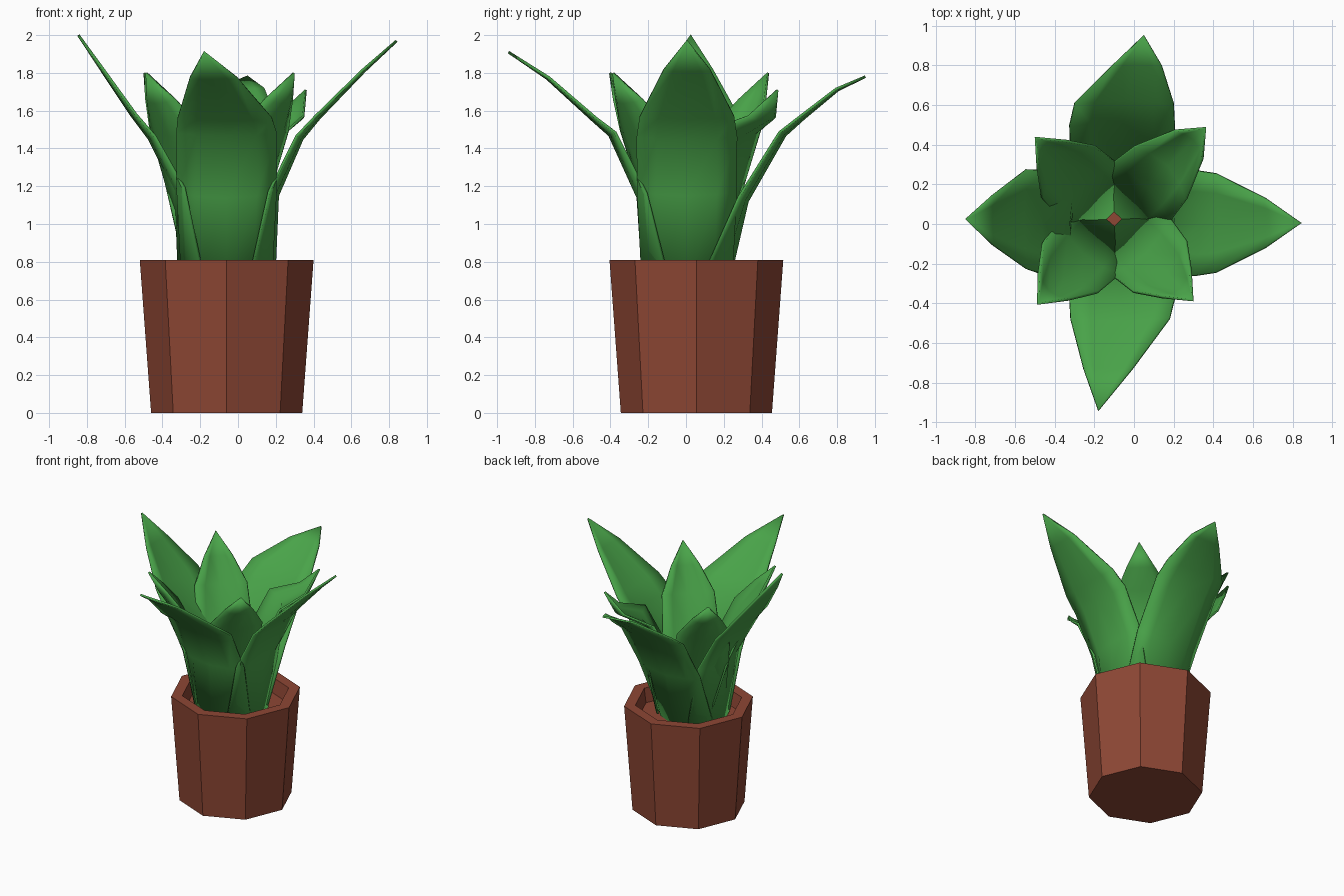
import bpy, bmesh
from math import cos, sin, pi, radians
from mathutils import Vector

cube = bpy.data.objects.get("Cube")
if cube:
    bpy.data.objects.remove(cube, do_unlink=True)


def material(name, rgb):
    m = bpy.data.materials.new(name)
    m.use_nodes = True
    m.diffuse_color = (*rgb, 1)
    m.node_tree.nodes["Principled BSDF"].inputs["Base Color"].default_value = (*rgb, 1)
    return m


green = material("leaf green", (0.067, 0.37, 0.067))
terracotta = material("terracotta", (0.27, 0.063, 0.035))


def finish(name, bm, mat):
    bmesh.ops.recalc_face_normals(bm, faces=bm.faces)
    mesh = bpy.data.meshes.new(name)
    bm.to_mesh(mesh)
    bm.free()
    mesh.materials.append(mat)
    ob = bpy.data.objects.new(name, mesh)
    bpy.context.collection.objects.link(ob)
    return ob


# Eight-sided pot: outer wall, rim, inner wall and sunken floor
def build_pot(centre, profile, sides=8):
    bm = bmesh.new()
    rings = []
    for r, z in profile:
        rings.append([bm.verts.new((centre[0] + r * cos(2 * pi * i / sides),
                                    centre[1] + r * sin(2 * pi * i / sides), z))
                      for i in range(sides)])
    for a, b in zip(rings, rings[1:]):
        for i in range(sides):
            j = (i + 1) % sides
            bm.faces.new((a[i], a[j], b[j], b[i]))
    bm.faces.new(rings[0])
    bm.faces.new(rings[-1])
    return finish("pot", bm, terracotta)


# Leaf: rows across a spine, edges curled inward and up, pointed tip
def build_leaf(name, angle, centre, radii, heights, widths, curls, sways):
    out = Vector((cos(radians(angle)), sin(radians(angle)), 0))
    side = Vector((-out.y, out.x, 0))
    base = Vector((*centre, 0))
    bm = bmesh.new()
    rows = []
    for r, z, w, c, s in zip(radii, heights, widths, curls, sways):
        rows.append([bm.verts.new(base + out * (r - c * t * t) + side * (s + w * t)
                                  + Vector((0, 0, z + 0.5 * c * t * t)))
                     for t in (-1, -0.6, 0, 0.6, 1)])
    tip = bm.verts.new(base + out * radii[-1] + side * sways[-1]
                       + Vector((0, 0, heights[-1])))
    for a, b in zip(rows, rows[1:]):
        for i in range(4):
            bm.faces.new((a[i], a[i + 1], b[i + 1], b[i]))
    for i in range(4):
        bm.faces.new((rows[-1][i], rows[-1][i + 1], tip))
    ob = finish(name, bm, green)
    bpy.ops.object.select_all(action="DESELECT")
    ob.select_set(True)
    bpy.context.view_layer.objects.active = ob
    bpy.ops.object.shade_smooth_by_angle(angle=radians(40))
    solid = ob.modifiers.new("thickness", "SOLIDIFY")
    solid.thickness = 0.014
    solid.offset = 0
    return ob


build_pot((-0.06, 0.055), [(0.40, 0), (0.46, 0.81), (0.38, 0.81), (0.365, 0.7)])

# Outer leaves, one per side
straight = (0, 0, 0, 0, 0, 0)
outer = [
    ("left_leaf", 0, (0.25, 0.27, 0.40, 0.49, 0.73, 0.90),
     (0.69, 1.15, 1.45, 1.56, 1.81, 1.97), straight),
    ("back_leaf", 90, (0.22, 0.32, 0.52, 0.62, 0.80, 0.945),
     (0.69, 1.12, 1.47, 1.56, 1.71, 1.78), (0, 0, 0, -0.01, -0.075, -0.11)),
    ("right_leaf", 180, (0.25, 0.27, 0.41, 0.50, 0.66, 0.785),
     (0.69, 1.17, 1.45, 1.57, 1.81, 2.0), (0, 0, 0, -0.02, -0.015, -0.02)),
    ("front_leaf", 270, (0.23, 0.26, 0.41, 0.50, 0.74, 0.945),
     (0.69, 1.14, 1.47, 1.55, 1.77, 1.91), (0, 0, 0, -0.01, -0.07, -0.12)),
]
for name, angle, radii, heights, sways in outer:
    build_leaf(name, angle, (-0.06, 0.005), radii, heights,
               (0.24, 0.262, 0.265, 0.25, 0.125), (0.12, 0.045, 0.03, 0.02, 0.01), sways)

# Inner leaves, one per corner, their bases crossing at the heart of the plant
inner = [("back_left", 45, 0.65, 1.71), ("back_right", 134, 0.57, 1.8),
         ("front_right", 228, 0.575, 1.8), ("front_left", 314, 0.57, 1.8)]
for name, angle, reach, top in inner:
    build_leaf(name + "_inner_leaf", angle, (-0.1, 0.025),
               (0.03, 0.24, 0.385, reach - 0.08, reach),
               (0.69, 1.2, 1.47, top - 0.16, top),
               (0.19, 0.205, 0.185, 0.1), (0, 0.045, 0.055, 0.04), straight)
